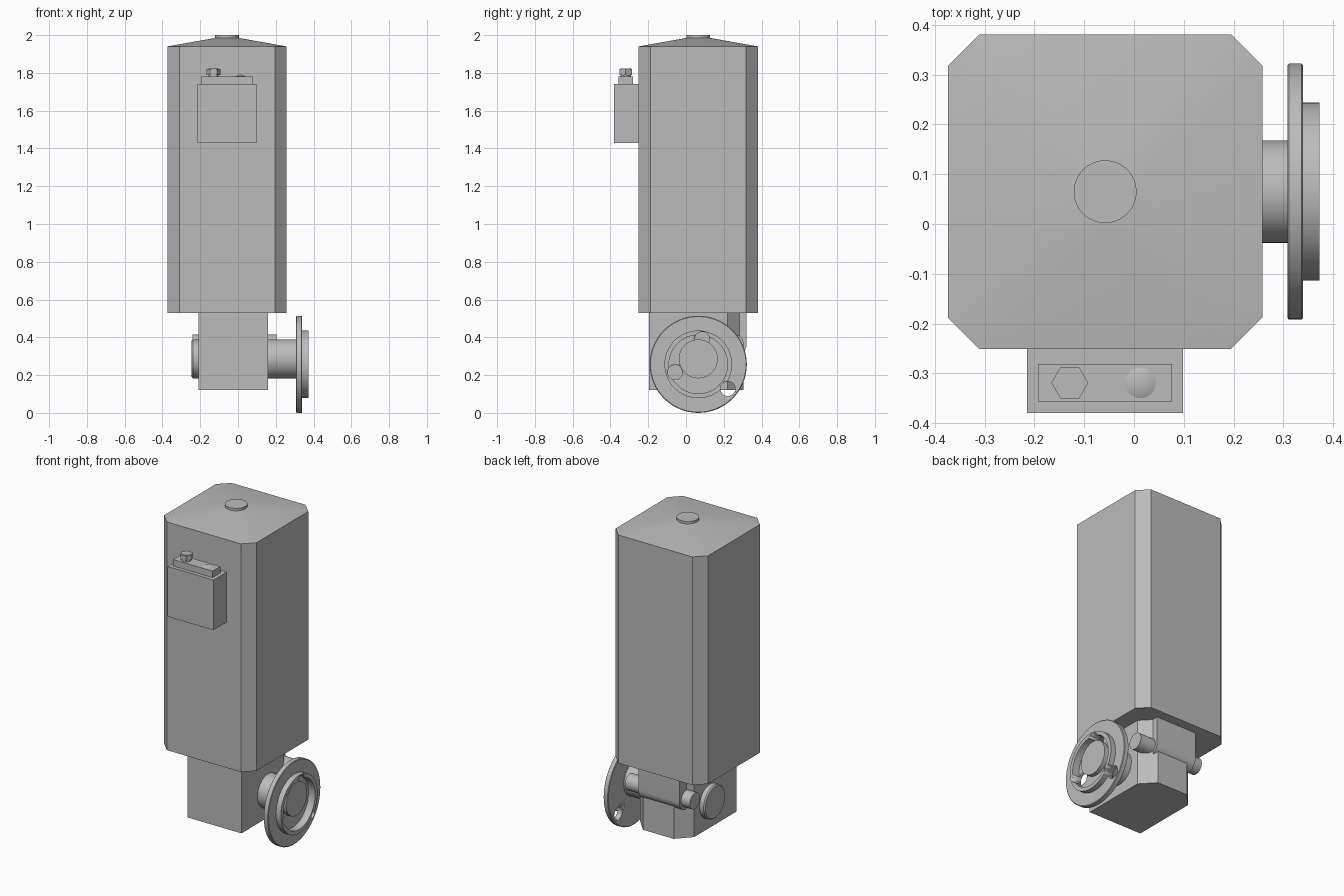
import bpy, bmesh, math
from mathutils import Vector

if "Cube" in bpy.data.objects:
    bpy.data.objects.remove(bpy.data.objects["Cube"])

grey = bpy.data.materials.new("plain_grey")
grey.use_nodes = True
COLOUR = (0.5, 0.5, 0.5, 1)
grey.diffuse_color = COLOUR
grey.node_tree.nodes["Principled BSDF"].inputs["Base Color"].default_value = COLOUR


def finish(name, bm):
    bmesh.ops.recalc_face_normals(bm, faces=bm.faces)
    mesh = bpy.data.meshes.new(name)
    bm.to_mesh(mesh)
    bm.free()
    obj = bpy.data.objects.new(name, mesh)
    bpy.context.collection.objects.link(obj)
    mesh.materials.append(grey)
    bpy.ops.object.select_all(action="DESELECT")
    obj.select_set(True)
    bpy.context.view_layer.objects.active = obj
    bpy.ops.object.shade_smooth_by_angle(angle=math.radians(30))
    return obj


def prism(name, outline, start, end, axis="z"):
    """Extrude an outline along z (x, y points) or along x (y, z points)."""
    bm = bmesh.new()
    along = Vector((1, 0, 0)) if axis == "x" else Vector((0, 0, 1))
    place = (lambda p: (start, *p)) if axis == "x" else (lambda p: (*p, start))
    face = bm.faces.new([bm.verts.new(place(p)) for p in outline])
    moved = bmesh.ops.extrude_face_region(bm, geom=[face])["geom"]
    verts = [v for v in moved if isinstance(v, bmesh.types.BMVert)]
    bmesh.ops.translate(bm, verts=verts, vec=along * (end - start))
    return finish(name, bm)


def circle(centre, radius, sides=48):
    return [(centre[0] + radius * math.cos(math.tau * i / sides),
             centre[1] + radius * math.sin(math.tau * i / sides)) for i in range(sides)]


def rect(a0, a1, b0, b1):
    return [(a0, b0), (a1, b0), (a1, b1), (a0, b1)]


def hull(name, points):
    bm = bmesh.new()
    for p in points:
        bm.verts.new(p)
    bmesh.ops.convex_hull(bm, input=bm.verts)
    return finish(name, bm)


def revolve_x(name, profile, centre, steps=64):
    """Spin a closed (x, radius) profile about an axis parallel to x."""
    bm = bmesh.new()
    y, z = centre
    verts = [bm.verts.new((x, y, z + r)) for x, r in profile]
    edges = [bm.edges.new(pair) for pair in zip(verts, verts[1:])]
    bmesh.ops.spin(bm, geom=verts + edges, cent=(0, y, z), axis=(1, 0, 0),
                   angle=math.tau, steps=steps, use_duplicate=False)
    bmesh.ops.remove_doubles(bm, verts=bm.verts, dist=0.0001)
    return finish(name, bm)


# Tall housing with chamfered corners and a shallow domed roof
CX, CY, HALF, FLAT = -0.058, 0.065, 0.316, 0.253
octagon = []
for sx, sy in ((1, 1), (-1, 1), (-1, -1), (1, -1)):
    corner = [(CX + sx * HALF, CY + sy * FLAT), (CX + sx * FLAT, CY + sy * HALF)]
    octagon += corner if sx * sy > 0 else corner[::-1]
prism("motor_housing", octagon, 0.53, 1.94)
rim = circle((CX, CY), 0.063)
hull("housing_roof", [(*p, 1.94) for p in octagon] + [(*p, 1.985) for p in rim])
prism("roof_button", rim, 1.975, 2.0)

# Terminal box with lid, cable gland and blind plug
prism("terminal_box", rect(-0.215, 0.098, -0.38, -0.245), 1.43, 1.74)
prism("terminal_lid", rect(-0.193, 0.076, -0.357, -0.281), 1.74, 1.78)
gland = (-0.129, -0.319)
prism("gland_stem", circle(gland, 0.027, 32), 1.775, 1.822)
prism("gland_nut", circle(gland, 0.037, 6), 1.79, 1.82)
plug = (0.013, -0.319)
hull("plug_cone", [(*p, 1.78) for p in circle(plug, 0.031, 32)] + [(*plug, 1.793)])

# Gearbox block with chamfered rear corners
block = [(-0.21, -0.195), (0.16, -0.195), (0.16, 0.22),
         (0.08, 0.305), (-0.13, 0.305), (-0.21, 0.22)]
prism("gearbox", block, 0.12, 0.53)

# Worm housing with a rounded underside, and its bearing stubs
WORM = (0.255, 0.365)
R = 0.066
arc = [(WORM[0] + R * math.cos(a), WORM[1] + R * math.sin(a))
       for a in (-math.pi * i / 20 for i in range(21))]
prism("worm_housing", [(WORM[0] - R, 0.53), (WORM[0] + R, 0.53)] + arc, -0.18, 0.1, "x")
prism("worm_bearing_stub", circle(WORM, 0.05), -0.24, 0.205, "x")

# Output shaft tube and the bearing cover on the far side
SHAFT = (0.065, 0.286)
prism("output_tube", circle(SHAFT, 0.103), 0.15, 0.355, "x")
revolve_x("bearing_cover", [(-0.2, 0), (-0.2, 0.103), (-0.238, 0.103),
                            (-0.245, 0.096), (-0.245, 0)], SHAFT)

# Output flange with raised ring and bolt holes
flange = revolve_x("output_flange", [
    (0.308, 0), (0.308, 0.253), (0.311, 0.257), (0.337, 0.257), (0.34, 0.253),
    (0.34, 0.179), (0.373, 0.179), (0.373, 0.155), (0.328, 0.155), (0.328, 0)],
    (0.065, 0.257))
for centre in ((-0.058, 0.215), (0.085, 0.39), (0.222, 0.128)):
    cutter = prism("bolt_hole_cutter", circle(centre, 0.039, 32), 0.29, 0.4, "x")
    cutter.hide_render = True
    cut = flange.modifiers.new("bolt_hole", "BOOLEAN")
    cut.operation = "DIFFERENCE"
    cut.solver = "EXACT"
    cut.object = cutter
    bpy.context.view_layer.objects.active = flange
    bpy.ops.object.modifier_apply(modifier=cut.name)
    bpy.data.objects.remove(cutter)
